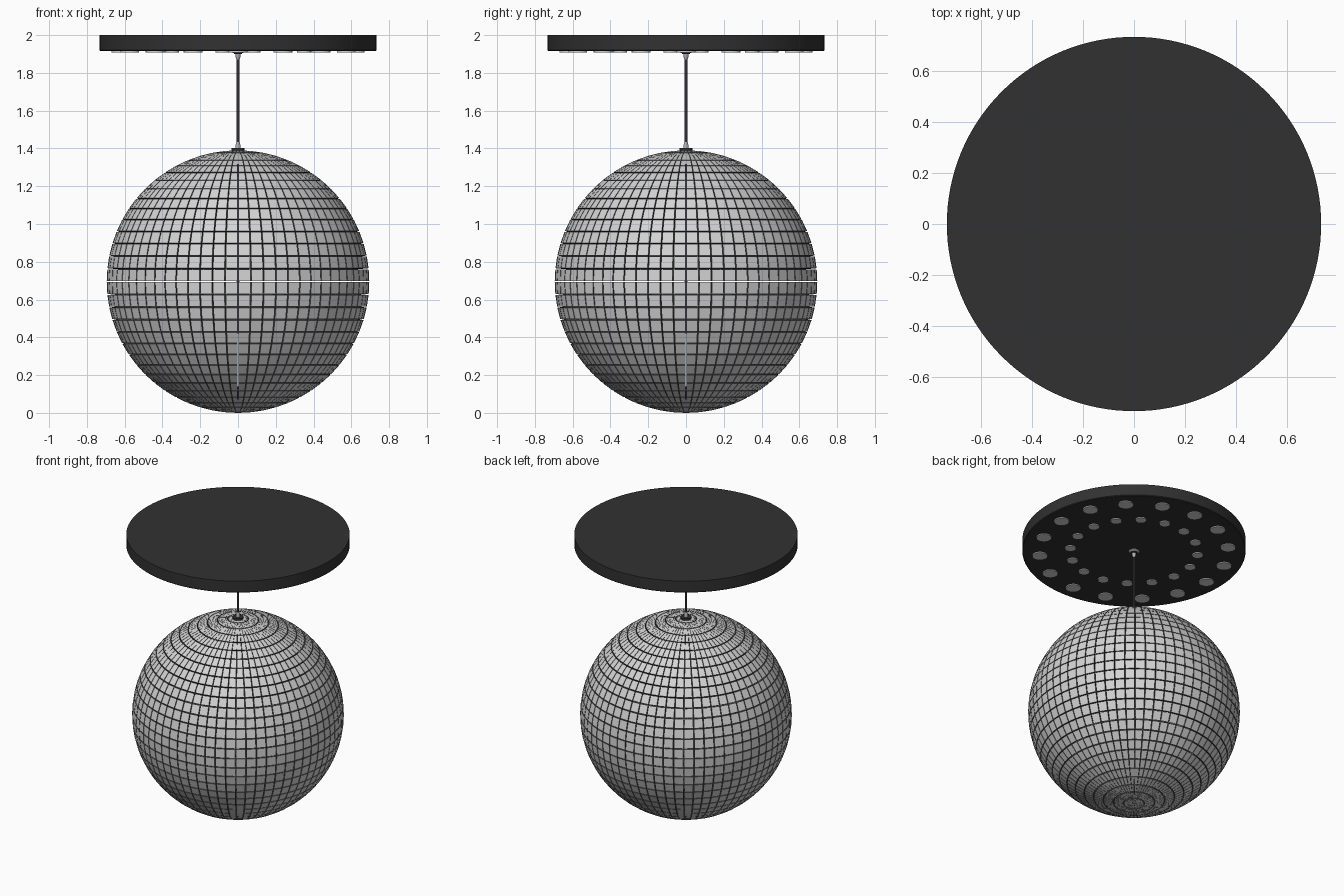
import bpy, bmesh, math
from mathutils import Vector

if "Cube" in bpy.data.objects:
    bpy.data.objects.remove(bpy.data.objects["Cube"], do_unlink=True)


def material(name, value):
    m = bpy.data.materials.new(name)
    m.use_nodes = True
    m.diffuse_color = (value, value, value, 1)
    m.node_tree.nodes["Principled BSDF"].inputs["Base Color"].default_value = (value, value, value, 1)
    return m


PLATE = material("charcoal", 0.031)
MIRROR = material("mirror grey", 0.66)
BACKING = material("dark backing", 0.08)
METAL = material("metal grey", 0.45)


def finish(name, bm, *mats, smooth=True):
    mesh = bpy.data.meshes.new(name)
    bm.to_mesh(mesh)
    bm.free()
    for m in mats:
        mesh.materials.append(m)
    ob = bpy.data.objects.new(name, mesh)
    bpy.context.collection.objects.link(ob)
    if smooth:
        bpy.ops.object.select_all(action="DESELECT")
        ob.select_set(True)
        bpy.context.view_layer.objects.active = ob
        bpy.ops.object.shade_smooth_by_angle(angle=math.radians(35))
    return ob


def lathe(name, profile, mat, segments=24, at=(0, 0)):
    """Spin a closed (radius, z) profile, whose ends sit on the axis."""
    bm = bmesh.new()
    verts = [bm.verts.new((r, 0, z)) for r, z in profile]
    edges = [bm.edges.new(pair) for pair in zip(verts, verts[1:])]
    bmesh.ops.spin(bm, geom=verts + edges, cent=(0, 0, 0), axis=(0, 0, 1),
                   angle=math.tau, steps=segments)
    bmesh.ops.remove_doubles(bm, verts=bm.verts, dist=0.0001)
    bmesh.ops.recalc_face_normals(bm, faces=bm.faces)
    ob = finish(name, bm, mat)
    ob.location = (at[0], at[1], 0)


def disc(name, radius, low, high, mat, segments=24, at=(0, 0)):
    lathe(name, [(0, low), (radius, low), (radius, high), (0, high)], mat, segments, at)


# Ceiling plate with a fine bevel on its lower rim
lathe("ceiling_plate", [(0, 1.915), (0.728, 1.915), (0.733, 1.92), (0.733, 2), (0, 2)], PLATE, 128)

# Two rings of spot lamps under the plate
COUNT = 16
for ring, distance, radius, shift in (("outer", 0.62, 0.05, 0), ("inner", 0.42, 0.036, 0.5)):
    for i in range(COUNT):
        a = math.tau * (i + shift) / COUNT
        disc(f"{ring}_lamp_{i + 1}", radius, 1.908, 1.92, MIRROR, 24,
             (distance * math.cos(a), distance * math.sin(a)))

# Cord, with a rose and ferrule at either end
disc("cord", 0.008, 1.41, 1.9, PLATE, 12)
lathe("upper_ferrule", [(0, 1.87), (0.008, 1.87), (0.013, 1.885), (0.013, 1.905), (0, 1.905)], METAL)
lathe("upper_rose", [(0, 1.904), (0.026, 1.904), (0.036, 1.912), (0.036, 1.92), (0, 1.92)], METAL)
disc("upper_boss", 0.022, 1.9, 1.91, PLATE)
lathe("lower_ferrule", [(0, 1.4), (0.014, 1.4), (0.014, 1.415), (0.008, 1.435), (0, 1.435)], METAL)
disc("ball_cap", 0.035, 1.38, 1.402, PLATE)
disc("inner_rod", 0.008, 0.42, 1.39, PLATE, 12)

# Mirror ball: a hollow shell of deep flat tiles with dark sides and backs
RADIUS, THICK, HALF_GAP = 0.695, 0.06, 0.003
ROWS, COLUMNS = 32, 64
CENTRE = Vector((0, 0, RADIUS))
step = math.tau / COLUMNS
gap = HALF_GAP / RADIUS


def on_ball(theta, phi, r):
    return CENTRE + r * Vector((math.sin(theta) * math.cos(phi),
                                math.sin(theta) * math.sin(phi), math.cos(theta)))


bm = bmesh.new()
for row in range(ROWS):
    top = math.pi * row / ROWS + gap
    bottom = math.pi * (row + 1) / ROWS - gap
    for column in range(COLUMNS):
        left, right = column * step + gap, (column + 1) * step - gap
        corners = [(top, left), (top, right), (bottom, right), (bottom, left)]
        outer = [bm.verts.new(on_ball(t, p, RADIUS)) for t, p in corners]
        inner = [bm.verts.new(on_ball(t, p, RADIUS - THICK)) for t, p in corners]
        bm.faces.new(outer[::-1]).material_index = 0
        bm.faces.new(inner).material_index = 1
        for i in range(4):
            j = (i + 1) % 4
            bm.faces.new((outer[i], outer[j], inner[j], inner[i])).material_index = 1
finish("mirror_tiles", bm, MIRROR, BACKING, smooth=False)
